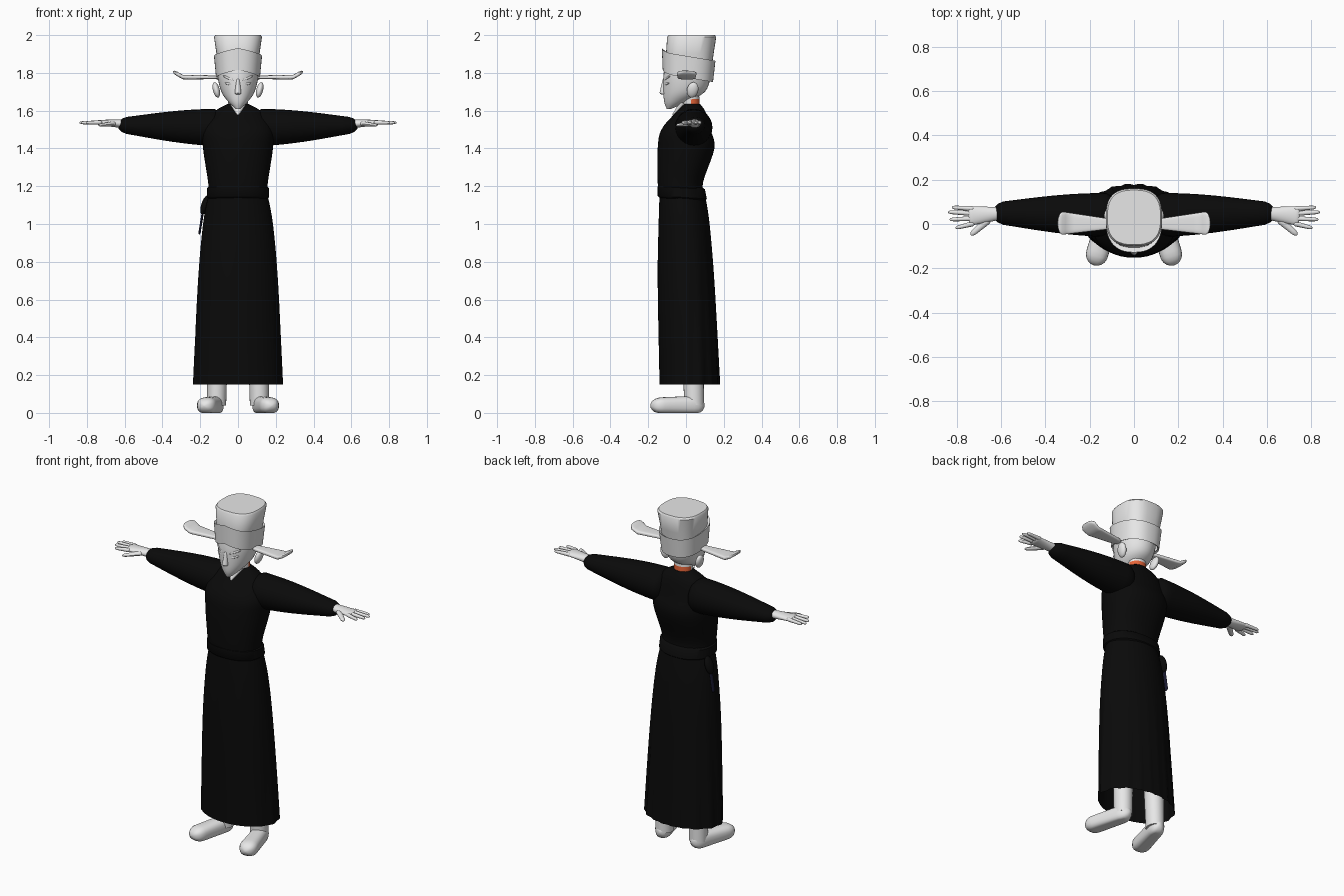
import bpy, bmesh, math
from mathutils import Vector

cube = bpy.data.objects.get("Cube")
if cube:
    bpy.data.objects.remove(cube, do_unlink=True)


def material(name, *rgb):
    mat = bpy.data.materials.new(name)
    mat.use_nodes = True
    mat.diffuse_color = (*rgb, 1)
    shader = mat.node_tree.nodes["Principled BSDF"]
    shader.inputs["Base Color"].default_value = (*rgb, 1)
    return mat


pale = material("pale grey", .8, .8, .8)
black = material("robe black", .003, .003, .003)
orange = material("orange trim", .8, .13, .04)
navy = material("dark navy", .01, .01, .03)


def skin(name, mat, rings, sides=24, power=2, capped=True, shape=None, flip=1):
    """Join superellipse rings, each given as a centre and two half-axes."""
    bm = bmesh.new()
    loops = []
    for centre, across, along in rings:
        loop = []
        for i in range(sides):
            angle = math.tau * i / sides
            c, s = math.cos(angle), math.sin(angle)
            point = (centre + across * math.copysign(abs(c) ** (2 / power), c)
                     + along * math.copysign(abs(s) ** (2 / power), s))
            if shape:
                shape(point)
            point.x *= flip
            loop.append(bm.verts.new(point))
        loops.append(loop)
    for low, high in zip(loops, loops[1:]):
        for i in range(sides):
            bm.faces.new((low[i - 1], low[i], high[i], high[i - 1]))
    if capped:
        bm.faces.new(loops[0])
        bm.faces.new(loops[-1])
    bmesh.ops.recalc_face_normals(bm, faces=bm.faces)
    mesh = bpy.data.meshes.new(name)
    bm.to_mesh(mesh)
    bm.free()
    mesh.materials.append(mat)
    part = bpy.data.objects.new(name, mesh)
    bpy.context.collection.objects.link(part)
    # Smooth shading with sharp creases kept
    bpy.ops.object.select_all(action="DESELECT")
    part.select_set(True)
    bpy.context.view_layer.objects.active = part
    bpy.ops.object.shade_smooth_by_angle(angle=math.radians(45))
    return part


def tower(name, mat, keys, steps=5, **options):
    """Upright form through keys of height, y centre, half width and half depth."""
    keys = [Vector(key) for key in keys]
    path = [keys[0]]
    for i in range(len(keys) - 1):
        a, b, c, d = (keys[min(max(i + k, 0), len(keys) - 1)] for k in (-1, 0, 1, 2))
        for k in range(1, steps + 1):
            t = k / steps
            curve = 2 * a - 5 * b + 4 * c - d + t * (3 * (b - c) + d - a)
            path.append(b + t / 2 * (c - a + t * curve))
    rings = [(Vector((0, y, z)), Vector((w, 0, 0)), Vector((0, d, 0)))
             for z, y, w, d in path]
    return skin(name, mat, rings, **options)


def limb(name, mat, start, end, size, end_size=None, bulge=0, rounding=.1,
         steps=16, paired=False, **options):
    """Tapered bar between two points; its ends are rounded over a share of it."""
    start, end, size = Vector(start), Vector(end), Vector(size)
    end_size = Vector(end_size or size)
    way = (end - start).normalized()
    across = way.cross((0, 1, 0) if abs(way.z) > .7 else (0, 0, 1)).normalized()
    along = across.cross(way)
    rings = []
    for i in range(steps + 1):
        t = (1 - math.cos(math.pi * i / steps)) / 2
        scale = 1 + bulge * math.sin(math.pi * t)
        if rounding:
            inset = 1 - min(1, min(t, 1 - t) / rounding)
            scale *= max(.05, math.sqrt(1 - inset * inset))
        width, depth = size.lerp(end_size, t) * scale
        rings.append((start.lerp(end, t), across * width, along * depth))
    if paired:
        skin("left_" + name, mat, rings, **options)
        return skin("right_" + name, mat, rings, flip=-1, **options)
    return skin(name, mat, rings, **options)


# Robe: open skirt with soft folds towards the back
def fold(point):
    fade = max(0, 1 - point.z) * max(0, min(1, 10 * point.y + 1))
    ripple = 1 + .025 * fade * math.cos(18 * math.atan2(point.y, point.x))
    point.x *= ripple
    point.y *= ripple


tower("robe_skirt", black, [(.15, .02, .235, .16), (.7, 0, .21, .15),
                            (1, -.01, .185, .135), (1.16, -.02, .155, .12)],
      sides=72, capped=False, shape=fold)
tower("robe_torso", black, [(1.14, -.02, .155, .12), (1.22, -.03, .158, .12),
                            (1.4, 0, .185, .15), (1.5, 0, .185, .13),
                            (1.59, .025, .13, .08), (1.635, .03, .057, .045)],
      sides=40, power=2.2)
limb("sleeve", black, (.08, .04, 1.51), (.637, .05, 1.523), (.1, .1), (.046, .038),
     bulge=.15, rounding=.08, paired=True)


# Belt, its side knot and hanging strip
def belt_slope(point):
    point.z -= point.y * .06


tower("belt", black, [(1.13, -.02, .155, .12), (1.14, -.02, .165, .13),
                      (1.19, -.025, .163, .125), (1.2, -.025, .15, .11)],
      steps=1, sides=40, power=2.2, shape=belt_slope)
limb("belt_knot", black, (-.19, .03, 1.05), (-.16, .03, 1.15), (.02, .03), rounding=.5)
limb("belt_strip", navy, (-.205, .03, .945), (-.185, .03, 1.07), (.006, .015), sides=8)

# Neck with trim at the nape, and the collar point
neck = limb("neck", pale, (0, .03, 1.58), (0, .02, 1.74), (.052, .046), rounding=0)
neck.data.materials.append(orange)
for face in neck.data.polygons:
    face.material_index = int(face.center.y > .03 and 1.625 < face.center.z < 1.66)
limb("collar_point", pale, (0, -.066, 1.575), (0, -.015, 1.64), (.004, .008),
     (.046, .02), rounding=0)

# Head with a pointed chin
tower("head", pale, [(1.61, -.09, .012, .012), (1.645, -.055, .05, .06),
                     (1.7, -.01, .088, .11), (1.78, .005, .108, .125),
                     (1.85, .01, .108, .12)], sides=32)
limb("nose", pale, (0, -.114, 1.77), (0, -.122, 1.685), (.008, .008), (.018, .02))
for lip, height, half in (("upper_lip", 1.667, .025), ("lower_lip", 1.657, .018)):
    limb(lip, pale, (-half, -.105, height), (half, -.105, height), (.01, .005),
         rounding=.5)
limb("brow", pale, (.01, -.117, 1.755), (.08, -.085, 1.785), (.009, .007),
     rounding=.5, paired=True)
limb("eye", pale, (.02, -.113, 1.736), (.07, -.09, 1.747), (.008, .007),
     rounding=.5, paired=True)
limb("ear", pale, (.105, .025, 1.67), (.125, .045, 1.75), (.018, .03),
     rounding=.5, paired=True)


# Hat: tilted band peaked at the front, crown, and flat upturned wings
def band_tilt(point):
    if point.y < 0:
        point.z += max(0, .02 - abs(point.x) / 5)
    point.z -= point.y / 6


tower("hat_band", pale, [(1.78, .01, .106, .124), (1.775, .01, .116, .133),
                         (1.89, .014, .127, .142), (1.875, .015, .107, .122)],
      steps=1, sides=48, power=2.4, capped=False, shape=band_tilt)
tower("hat_crown", pale, [(1.82, .015, .108, .12), (1.9, .02, .114, .126),
                          (1.99, .03, .127, .13), (2, .03, .12, .123)],
      steps=1, sides=40, power=2.7)


def wing_curl(point):
    point.z += max(0, point.x - .29) * .55


limb("hat_wing", pale, (.1, 0, 1.777), (.345, .004, 1.777), (.022, .01), (.055, .012),
     paired=True, power=4, shape=wing_curl)

# Hands with splayed fingers
limb("palm", pale, (.6, .048, 1.53), (.75, .036, 1.538), (.028, .024), (.045, .013),
     paired=True)
tips = {"index": (.805, -.018), "middle": (.832, .02), "ring": (.84, .054),
        "little": (.822, .075)}
for i, (finger, (reach, spread)) in enumerate(tips.items()):
    limb(finger + "_finger", pale, (.72, .003 + .022 * i, 1.538), (reach, spread, 1.536),
         (.012, .012), (.008, .008), rounding=.15, sides=10, paired=True)
limb("thumb", pale, (.65, .025, 1.532), (.737, -.05, 1.522), (.018, .014), (.012, .008),
     rounding=.2, sides=10, paired=True)


# Boots turned outward, with flat soles
def flat_sole(point):
    point.z = max(0, point.z)


limb("boot_foot", pale, (.105, .097, .042), (.18, -.187, .038), (.042, .05),
     (.053, .042), rounding=.2, paired=True, power=2.5, shape=flat_sole)
limb("boot_shaft", pale, (.113, .043, .04), (.105, .03, .6), (.05, .052), (.06, .06),
     rounding=0, paired=True)
